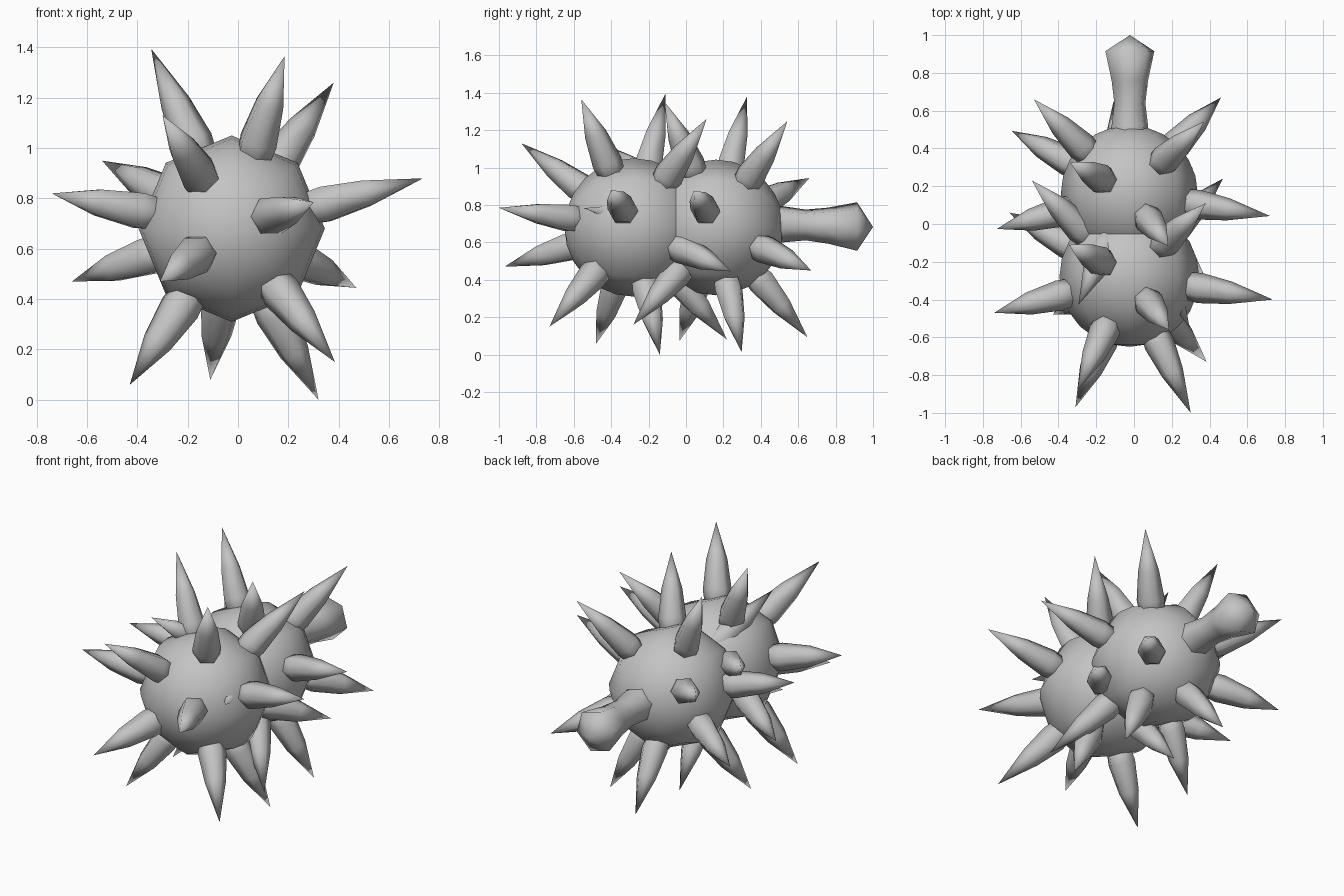
import bpy, bmesh, math
from mathutils import Vector, Matrix

if "Cube" in bpy.data.objects:
    bpy.data.objects.remove(bpy.data.objects["Cube"])

grey = bpy.data.materials.new("grey")
grey.diffuse_color = (0.55, 0.55, 0.55, 1)
grey.use_nodes = True
grey.node_tree.nodes["Principled BSDF"].inputs["Base Color"].default_value = grey.diffuse_color


def lathe(bm, profile, sides, matrix, turn=0.0):
    """Revolve (radius, height) points about local z; radius 0 makes a pole."""
    rings = []
    for r, h in profile:
        if r == 0:
            rings.append([bm.verts.new(matrix @ Vector((0, 0, h)))])
        else:
            rings.append([bm.verts.new(matrix @ Vector((
                r * math.cos(turn + 2 * math.pi * i / sides),
                r * math.sin(turn + 2 * math.pi * i / sides), h))) for i in range(sides)])
    for a, b in zip(rings, rings[1:]):
        for i in range(sides):
            j = (i + 1) % sides
            if len(a) == 1:
                bm.faces.new((a[0], b[j], b[i]))
            elif len(b) == 1:
                bm.faces.new((a[i], a[j], b[0]))
            else:
                bm.faces.new((a[i], a[j], b[j], b[i]))


def finish(bm, name):
    bmesh.ops.recalc_face_normals(bm, faces=bm.faces[:])
    for f in bm.faces:
        f.smooth = True
    mesh = bpy.data.meshes.new(name)
    bm.to_mesh(mesh)
    bm.free()
    mesh.materials.append(grey)
    ob = bpy.data.objects.new(name, mesh)
    bpy.context.collection.objects.link(ob)
    return ob


# spike tips around the front ball
CENTRE = Vector((-0.025, -0.28, 0.68))
TIPS = [
    (-0.345, -0.11, 1.395), (0.185, -0.56, 1.365), (0.38, 0.11, 1.26),
    (0.47, 0.24, 0.445), (-0.30, -0.88, 1.13), (-0.31, -0.97, 0.47),
    (0.30, -1.0, 0.785), (-0.54, 0.23, 0.95), (-0.74, -0.47, 0.82),
    (-0.66, 0.06, 0.47), (-0.43, -0.48, 0.06), (-0.11, 0.22, 0.08),
    (0.32, -0.14, 0.0), (0.385, -0.73, 0.15), (0.735, -0.40, 0.88),
]
R, STEPS = 0.37, 12
BALL = [(0 if k in (0, STEPS) else R * math.sin(math.pi * k / STEPS),
         -R * math.cos(math.pi * k / STEPS)) for k in range(STEPS + 1)]
ALONG_Y = Matrix.Rotation(-math.pi / 2, 4, 'X')

# two spiked balls, the rear one slightly smaller
for label, y, size in (("front", -0.28, 1.0), ("rear", 0.16, 0.98)):
    place = Matrix.Translation((CENTRE.x, y, CENTRE.z)) @ Matrix.Scale(size, 4)
    bm = bmesh.new()
    lathe(bm, BALL, 8, place @ ALONG_Y)
    finish(bm, label + "_ball")

    bm = bmesh.new()
    for tip in TIPS:
        d = Vector(tip) - CENTRE
        n = d.length
        aim = d.to_track_quat('Z', 'Y').to_matrix().to_4x4()
        lathe(bm, [(0, 0.27), (0.068, 0.28), (0.081, 0.39), (0.060, 0.56), (0, n)],
              6, place @ aim)
    finish(bm, label + "_spikes")

# flared stub at the back
bm = bmesh.new()
lathe(bm, [(0, 0.42), (0.105, 0.43), (0.1, 0.52), (0.085, 0.64), (0.1, 0.76),
           (0.134, 0.915), (0, 1.0)], 6,
      Matrix.Translation((-0.022, 0, 0.69)) @ ALONG_Y, math.radians(15))
for v in bm.verts:
    v.co.z += 0.03 * (0.75 - v.co.y)
finish(bm, "rear_stub")
